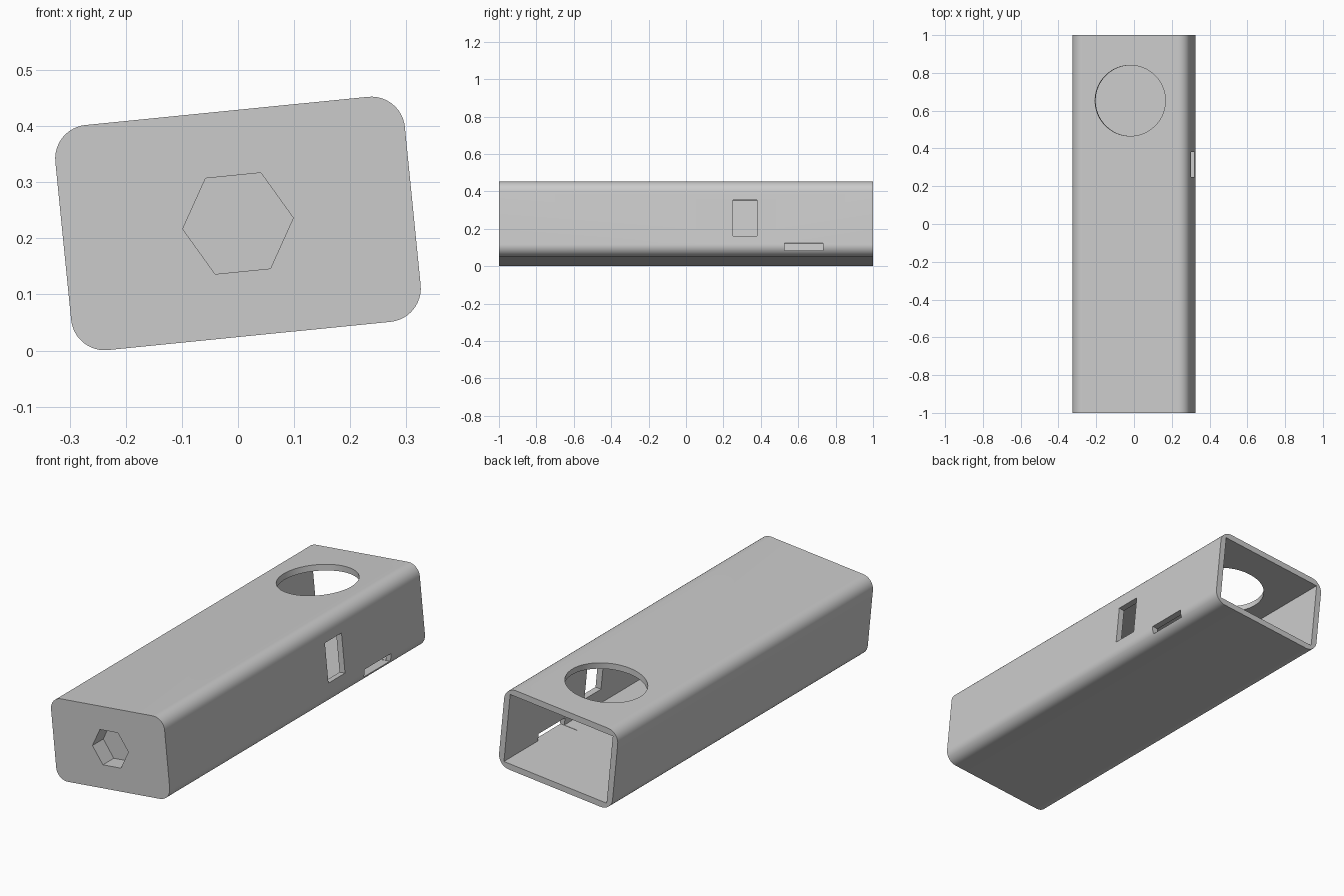
import bpy, bmesh
from math import pi, cos, sin, radians
from mathutils import Matrix, Vector

cube = bpy.data.objects.get("Cube")
if cube:
    bpy.data.objects.remove(cube, do_unlink=True)

HALF_W, HALF_H, RADIUS, WALL = 0.313, 0.2015, 0.06, 0.03
FRONT_WALL, POCKET_DEPTH = 0.12, 0.085
TILT = Matrix.Translation((0, 0, 0.2265)) @ Matrix.Rotation(radians(-5.7), 4, "Y")

grey = bpy.data.materials.new("plain grey")
grey.use_nodes = True
grey.diffuse_color = (0.6, 0.6, 0.6, 1)
grey.node_tree.nodes["Principled BSDF"].inputs["Base Color"].default_value = (0.6, 0.6, 0.6, 1)


def prism(name, outline, start, direction):
    """Solid made by sweeping a closed outline of 3D points along a direction."""
    bm = bmesh.new()
    base = bm.faces.new([bm.verts.new(Vector(p) + Vector(start)) for p in outline])
    top = bmesh.ops.extrude_face_region(bm, geom=[base])["geom"]
    verts = [g for g in top if isinstance(g, bmesh.types.BMVert)]
    bmesh.ops.translate(bm, verts=verts, vec=direction)
    bmesh.ops.recalc_face_normals(bm, faces=bm.faces)
    bm.transform(TILT)
    mesh = bpy.data.meshes.new(name)
    bm.to_mesh(mesh)
    bm.free()
    mesh.materials.append(grey)
    obj = bpy.data.objects.new(name, mesh)
    bpy.context.collection.objects.link(obj)
    return obj


def rounded_rectangle(a, b, r, steps=12):
    points = []
    for i, (sx, sz) in enumerate([(1, 1), (-1, 1), (-1, -1), (1, -1)]):
        for k in range(steps + 1):
            t = (i + k / steps) * pi / 2
            points.append((sx * (a - r) + r * cos(t), 0, sz * (b - r) + r * sin(t)))
    return points


def rectangle(a, b):
    return [(a, 0, b), (-a, 0, b), (-a, 0, -b), (a, 0, -b)]


def side_window(name, y, z, width, height):
    w, h = width / 2, height / 2
    outline = [(0, -w, -h), (0, w, -h), (0, w, h), (0, -w, h)]
    return prism(name, outline, (HALF_W - 0.1, y, z), (0.2, 0, 0))


# Rounded case, closed at the front
case = prism("case", rounded_rectangle(HALF_W, HALF_H, RADIUS), (0, -1, 0), (0, 2, 0))

# Cavity, open at the back
cutters = [prism("cavity_cutter", rectangle(HALF_W - WALL, HALF_H - WALL),
                 (0, -1 + FRONT_WALL, 0), (0, 2.1, 0))]

# Hexagonal blind pocket in the front wall
hexagon = [(0.099 * cos(k * pi / 3), 0, 0.099 * sin(k * pi / 3)) for k in range(6)]
cutters.append(prism("pocket_cutter", hexagon, (0, -1.1, 0), (0, 0.1 + POCKET_DEPTH, 0)))

# Round opening in the top
circle = [(0.187 * cos(k * pi / 48), 0.187 * sin(k * pi / 48), 0) for k in range(96)]
cutters.append(prism("top_opening_cutter", circle, (0, 0.653, HALF_H - 0.1), (0, 0, 0.2)))

# Tall window and low slot in the left side
cutters.append(side_window("window_cutter", 0.315, 0, 0.13, 0.195))
cutters.append(side_window("slot_cutter", 0.63, -0.154, 0.207, 0.038))

bpy.context.view_layer.objects.active = case
for cutter in cutters:
    cut = case.modifiers.new(cutter.name, "BOOLEAN")
    cut.operation, cut.solver, cut.object = "DIFFERENCE", "EXACT", cutter
    bpy.ops.object.modifier_apply(modifier=cut.name)
    bpy.data.objects.remove(cutter, do_unlink=True)

bpy.ops.object.select_all(action="DESELECT")
case.select_set(True)
bpy.ops.object.shade_smooth_by_angle(angle=radians(30))
